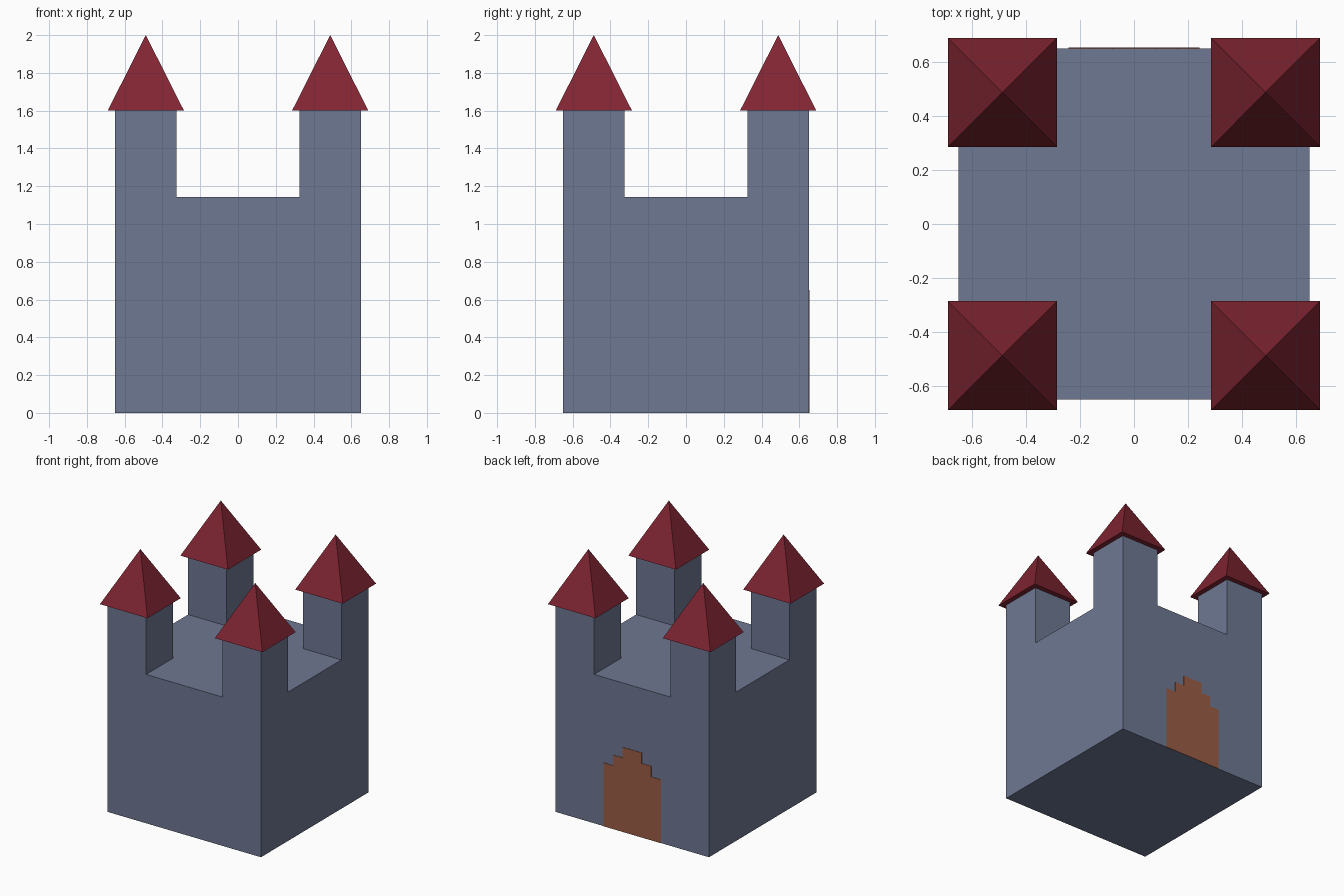
import bpy, bmesh
from mathutils import Vector

if "Cube" in bpy.data.objects:
    bpy.data.objects.remove(bpy.data.objects["Cube"])

HALF, INNER = 0.651, 0.325       # outer wall and inner tower edge
DECK, EAVE, TOP = 1.143, 1.6, 2.0
CELL = 1.3 / 16                  # step size of the doorway


def material(name, rgb):
    lin = [((c / 255 + 0.055) / 1.055) ** 2.4 for c in rgb]
    m = bpy.data.materials.new(name)
    m.diffuse_color = (*lin, 1)
    m.use_nodes = True
    m.node_tree.nodes["Principled BSDF"].inputs["Base Color"].default_value = m.diffuse_color
    return m


def add_object(name, bm, mat):
    bmesh.ops.recalc_face_normals(bm, faces=bm.faces)
    me = bpy.data.meshes.new(name)
    bm.to_mesh(me)
    bm.free()
    me.materials.append(mat)
    ob = bpy.data.objects.new(name, me)
    bpy.context.collection.objects.link(ob)
    return ob


stone = material("blue_grey_stone", (110, 120, 146))
red = material("dark_red_roof", (128, 37, 50))
wood = material("brown_door", (154, 93, 69))

# Castle body: a block whose four top corners are raised into towers
bm = bmesh.new()
bmesh.ops.create_cube(bm, size=1)
for v in bm.verts:
    v.co = Vector((v.co.x * 2 * HALF, v.co.y * 2 * HALF, (v.co.z + 0.5) * DECK))
for axis in ((1, 0, 0), (0, 1, 0)):
    for s in (-INNER, INNER):
        bmesh.ops.bisect_plane(bm, geom=bm.verts[:] + bm.edges[:] + bm.faces[:],
                               plane_co=Vector(axis) * s, plane_no=axis)
corners = []
for f in bm.faces:
    c = f.calc_center_median()
    if c.z > DECK - 0.01 and abs(c.x) > INNER and abs(c.y) > INNER:
        corners.append(f)
raised = bmesh.ops.extrude_discrete_faces(bm, faces=corners)["faces"]
for v in {v for f in raised for v in f.verts}:
    v.co.z = EAVE
add_object("castle_body", bm, stone)

# Pyramid roofs, one on each tower
for sx, side in ((-1, "left"), (1, "right")):
    for sy, end in ((-1, "front"), (1, "back")):
        cx, cy, r = sx * 0.488, sy * 0.488, 0.202
        bm = bmesh.new()
        base = [bm.verts.new((cx + a * r, cy + b * r, EAVE))
                for a, b in ((-1, -1), (1, -1), (1, 1), (-1, 1))]
        tip = bm.verts.new((cx, cy, TOP))
        bm.faces.new(base)
        for i in range(4):
            bm.faces.new((base[i], base[(i + 1) % 4], tip))
        add_object(f"roof_{end}_{side}", bm, red)

# Stepped doorway: a thin plate on the back wall
half = [(3, 0), (3, 6), (2, 6), (2, 7), (1, 7), (1, 8)]
outline = half + [(-x, z) for x, z in reversed(half)]
bm = bmesh.new()
face = bm.faces.new([bm.verts.new((x * CELL, HALF - 0.002, z * CELL)) for x, z in outline])
ext = bmesh.ops.extrude_face_region(bm, geom=[face])["geom"]
bmesh.ops.translate(bm, vec=(0, 0.005, 0),
                    verts=[g for g in ext if isinstance(g, bmesh.types.BMVert)])
add_object("back_door", bm, wood)
